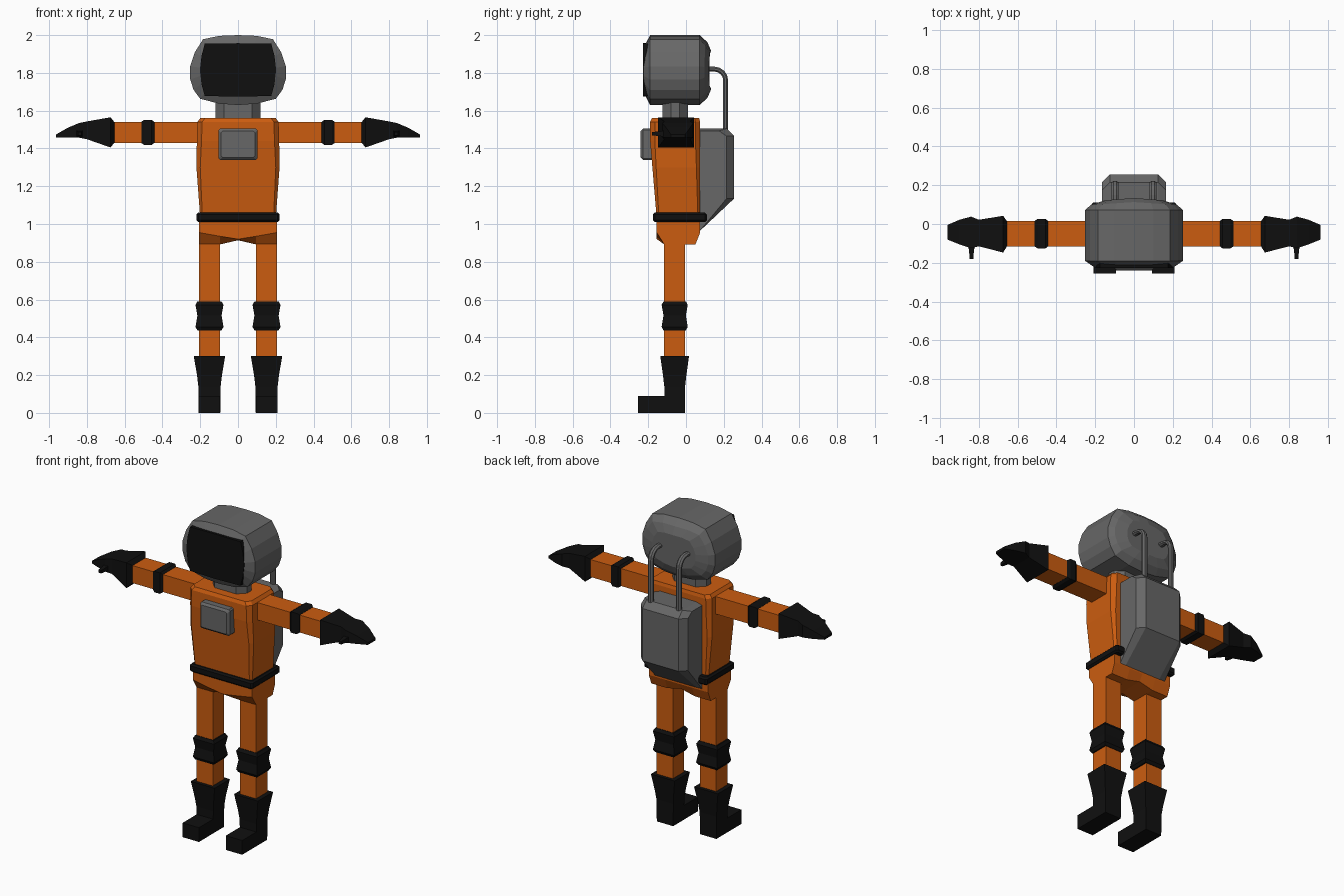
import bpy, bmesh, math
from mathutils import Vector

if "Cube" in bpy.data.objects:
    bpy.data.objects.remove(bpy.data.objects["Cube"])


def material(name, rgb):
    m = bpy.data.materials.new(name)
    m.diffuse_color = (*rgb, 1)
    m.use_nodes = True
    m.node_tree.nodes["Principled BSDF"].inputs["Base Color"].default_value = m.diffuse_color
    return m


ORANGE = material("suit orange", (0.60, 0.108, 0.005))
GREY = material("shell grey", (0.135, 0.135, 0.135))
BLACK = material("rubber black", (0.005, 0.005, 0.005))


def loft(name, rings, mat):
    """Skin a list of equal-length point rings and cap both ends."""
    bm = bmesh.new()
    rows = [[bm.verts.new(p) for p in ring] for ring in rings]
    n = len(rows[0])
    for a, b in zip(rows, rows[1:]):
        for i in range(n):
            j = (i + 1) % n
            bm.faces.new((a[i], a[j], b[j], b[i]))
    bm.faces.new(rows[0])
    bm.faces.new(rows[-1])
    bmesh.ops.recalc_face_normals(bm, faces=bm.faces[:])
    mesh = bpy.data.meshes.new(name)
    bm.to_mesh(mesh)
    bm.free()
    mesh.materials.append(mat)
    ob = bpy.data.objects.new(name, mesh)
    bpy.context.collection.objects.link(ob)
    return ob


def rect(a0, a1, b0, b1, c=0.0):
    """Rectangle outline, with cut corners when c > 0."""
    if c == 0:
        return [(a0, b0), (a1, b0), (a1, b1), (a0, b1)]
    return [(a0 + c, b0), (a1 - c, b0), (a1, b0 + c), (a1, b1 - c),
            (a1 - c, b1), (a0 + c, b1), (a0, b1 - c), (a0, b0 + c)]


def at_z(z, *r):
    return [(x, y, z) for x, y in rect(*r)]


def at_y(y, *r):
    return [(x, y, z) for x, z in rect(*r)]


def at_x(x, *r):
    return [(x, y, z) for y, z in rect(*r)]


# Torso and belt
loft("torso", [at_z(1.03, -.20, .20, -.155, .075, .012),
               at_z(1.30, -.22, .22, -.178, .075, .02),
               at_z(1.44, -.218, .218, -.19, .075, .025),
               at_z(1.54, -.215, .215, -.19, .075, .025),
               at_z(1.56, -.20, .20, -.18, .07, .025)], ORANGE)
loft("belt", [at_z(1.01, -.21, .21, -.165, .10, .01),
              at_z(1.02, -.22, .22, -.175, .11, .01),
              at_z(1.05, -.22, .22, -.175, .11, .01),
              at_z(1.06, -.21, .21, -.165, .10, .01)], BLACK)

# Pelvis, raised in the middle between the legs
loft("pelvis", [[(x, -.155, 1.03), (x, -.155, zf), (x, -.115, zb),
                 (x, .05, zb), (x, .075, .955), (x, .075, 1.03)]
                for x, zf, zb in [(-.207, .955, .892), (-.095, .935, .892), (0, .92, .914),
                                  (.095, .935, .892), (.207, .955, .892)]], ORANGE)

# Neck
loft("neck", [at_z(z, -.12, .12, -.125, .01, .045) for z in (1.54, 1.68)], GREY)

# Helmet: rounded outline swept front to back
half = [(0, 2.0), (.10, 1.996), (.185, 1.978), (.228, 1.91), (.253, 1.835),
        (.253, 1.765), (.235, 1.71), (.20, 1.663), (.10, 1.637), (0, 1.63)]
outline = half + [(-x, z) for x, z in half[-2:0:-1]]
CZ = 1.815


def helmet_ring(y, sx, sz, bulge=0.0):
    return [(x * sx, y + bulge * (1 - abs(x) / .253), CZ + (z - CZ) * sz) for x, z in outline]


loft("helmet", [helmet_ring(-.224, .80, .64), helmet_ring(-.190, 1, 1),
                helmet_ring(.072, 1, 1), helmet_ring(.098, .88, .80, .015),
                helmet_ring(.122, .60, .54, .012)], GREY)

# Visor
visor = [(-.176, 1.955), (0, 1.957), (.176, 1.955), (.193, 1.89), (.202, 1.815),
         (.193, 1.74), (.176, 1.678), (0, 1.674), (-.176, 1.678), (-.193, 1.74),
         (-.202, 1.815), (-.193, 1.89)]
loft("visor", [[(x, y, z) for x, z in visor] for y in (-.19, -.227)], BLACK)

# Chest control box
loft("chest_box", [at_y(-.17, -.103, .103, 1.34, 1.505, .008),
                   at_y(-.228, -.103, .103, 1.34, 1.505, .008),
                   at_y(-.241, -.09, .09, 1.353, 1.492, .008)], GREY)


# Backpack: side profile swept across, with cut rear edges
def pack_ring(x, d):
    return [(x, .07, 1.505 - d * .3), (x, .215 - d, 1.505 - d * .3), (x, .255 - d, 1.465),
            (x, .255 - d, 1.135), (x, .07, .96)]


loft("backpack", [pack_ring(-.165, .04), pack_ring(-.125, 0),
                  pack_ring(.125, 0), pack_ring(.165, .04)], GREY)


# Air hose following a bent path in the y-z plane
def hose(name, x):
    path = [(.08, 1.82), (.15, 1.82)]
    path += [(.15 + .06 * math.sin(t), 1.76 + .06 * math.cos(t))
             for t in (math.radians(a) for a in (22, 45, 68, 90))]
    path += [(.21, 1.47)]
    rings = []
    for i, (y, z) in enumerate(path):
        p, q = path[max(i - 1, 0)], path[min(i + 1, len(path) - 1)]
        d = Vector((0, q[0] - p[0], q[1] - p[1])).normalized()
        nrm = Vector((0, -d.z, d.y))
        rings.append([Vector((x, y, z)) + Vector((1, 0, 0)) * .019 * math.cos(a)
                      + nrm * .014 * math.sin(a)
                      for a in (k * math.pi / 4 + math.pi / 8 for k in range(8))])
    loft(name, rings, GREY)


# Limbs, repeated for each side
for s, side in ((1, "left"), (-1, "right")):
    hose(f"{side}_hose", s * .098)

    # Arm, elbow band
    loft(f"{side}_arm", [at_x(s * x, -.115, .015, 1.43, 1.54) for x in (.19, .68)], ORANGE)
    loft(f"{side}_elbow_band",
         [at_x(s * x, -.05 - w - .01, -.05 + w + .01, 1.485 - w, 1.485 + w)
          for x, w in ((.443, .056), (.457, .066), (.497, .066), (.512, .056))], BLACK)

    # Glove: flared cuff, wrist, palm and flattened fingertips
    loft(f"{side}_glove",
         [at_x(s * x, *r) for x, r in (
             (.655, (-.115, .015, 1.43, 1.54)),
             (.675, (-.147, .042, 1.405, 1.565)),
             (.80, (-.115, .022, 1.449, 1.543)),
             (.84, (-.125, .038, 1.457, 1.535)),
             (.90, (-.105, .022, 1.458, 1.51)),
             (.963, (-.08, -.005, 1.459, 1.474)))], BLACK)
    loft(f"{side}_thumb",
         [[(s * x, y, z) for x, z in rect(.838 - w, .838 + w, 1.478 - w, 1.478 + w)]
          for y, w in ((-.10, .02), (-.135, .013), (-.18, .009))], BLACK)

    # Leg, knee pad, boot
    cx, cy = s * .151, -.06

    def square(z, w, d):
        return at_z(z, cx - w, cx + w, cy - d, cy + d)

    loft(f"{side}_leg", [square(z, .056, .056) for z in (.25, .91)], ORANGE)
    loft(f"{side}_knee_pad",
         [square(z, w, w - .005) for z, w in
          ((.437, .064), (.455, .074), (.515, .064), (.572, .074), (.59, .064))], BLACK)
    loft(f"{side}_boot",
         [square(0, .057, .054), square(.14, .059, .055),
          square(.20, .066, .062), square(.30, .083, .076)], BLACK)
    loft(f"{side}_boot_toe",
         [at_y(y, cx - .057, cx + .057, 0, .09) for y in (-.255, -.08)], BLACK)
